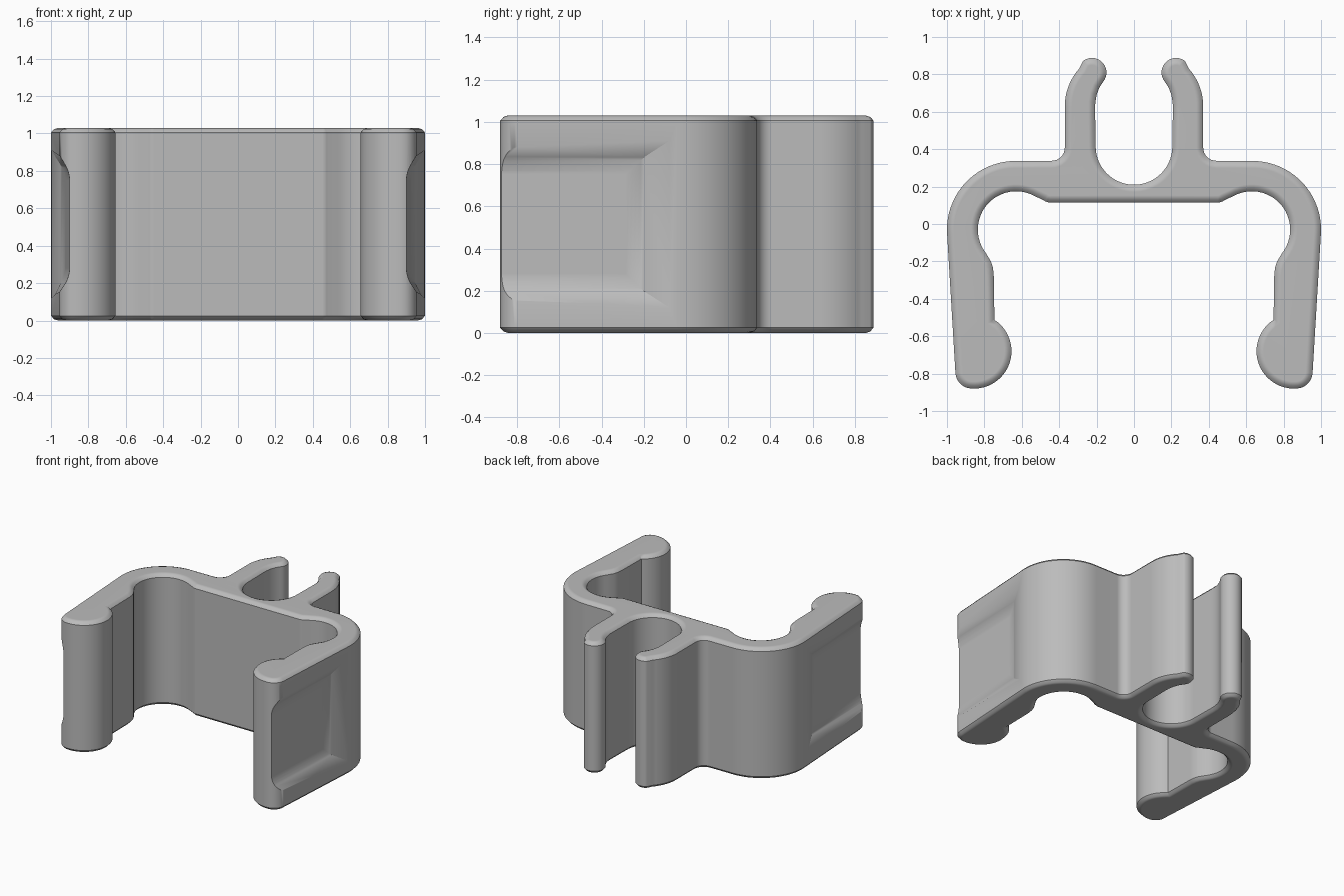
import bpy, bmesh
from math import radians, cos, sin
from mathutils import Vector

HEIGHT = 1.03
cube = bpy.data.objects.get("Cube")
if cube:
    bpy.data.objects.remove(cube)

grey = bpy.data.materials.new("plain_grey")
grey.use_nodes = True
grey.diffuse_color = (0.5, 0.5, 0.5, 1)
grey.node_tree.nodes["Principled BSDF"].inputs["Base Color"].default_value = (0.5, 0.5, 0.5, 1)


def arc(cx, cy, r, start, end, steps=14):
    """Points along a circular arc, angles in degrees."""
    angles = [radians(start + (end - start) * i / steps) for i in range(steps + 1)]
    return [Vector((cx + r * cos(a), cy + r * sin(a))) for a in angles]


def points(*pairs):
    return [Vector(p) for p in pairs]


def make_object(name, bm):
    bmesh.ops.recalc_face_normals(bm, faces=bm.faces)
    mesh = bpy.data.meshes.new(name)
    bm.to_mesh(mesh)
    bm.free()
    mesh.materials.append(grey)
    ob = bpy.data.objects.new(name, mesh)
    bpy.context.collection.objects.link(ob)
    return ob


# Half outline, from the middle of the front web round to the cradle
half = (
    points((0, .115))
    + arc(.45, .165, .05, -90, -50, 4)                # web end
    + arc(.63, -.03, .205, 120, -38, 24)              # inside of shoulder
    + points((.765, -.2), (.754, -.235), (.75, -.27)) # inside of arm
    + arc(.855, -.68, .2, 123, 275, 24)               # bulb at arm tip
    + arc(.865, -.79, .09, -75, -5, 8)                # outer tip corner
    + arc(.633, -.03, .367, -2, 90, 24)               # outside of shoulder
    + arc(.44, .408, .07, -90, -180, 8)               # prong root
    + arc(.07, .63, .3, 0, 42, 10)                    # prong back
    + arc(.225, .81, .078, 52, 222, 14)               # prong tip
    + points((.185, .73), (.2, .69), (.207, .65), (.208, .61))
    + arc(0, .415, .205, 0, -90, 18)                  # cradle
)
outline = half + [Vector((-p.x, p.y)) for p in reversed(half[1:-1])]


def inset(loop, d):
    """Move a counter-clockwise loop inwards by d."""
    out = []
    for i, p in enumerate(loop):
        a = (p - loop[i - 1]).normalized()
        b = (loop[(i + 1) % len(loop)] - p).normalized()
        n = Vector((-a.y - b.y, a.x + b.x)).normalized()
        out.append(p + n * d / max(.7, n.dot(Vector((-a.y, a.x)))))
    return out


# Clip body: stacked loops with softened top and bottom rims
bm = bmesh.new()
rim = [(.038, 0), (.016, .007), (0, .025)]
levels = rim + [(d, HEIGHT - z) for d, z in reversed(rim)]
rings = [[bm.verts.new((p.x, p.y, z)) for p in inset(outline, d)] for d, z in levels]
for low, high in zip(rings, rings[1:]):
    for i in range(len(low)):
        j = (i + 1) % len(low)
        bm.faces.new((low[i], low[j], high[j], high[i]))
bm.faces.new(rings[0][::-1])
bm.faces.new(rings[-1])
clip = make_object("clip_body", bm)


# Tapered recess cutters for the outer face of each arm
def recess_cutter(name, side):
    bm = bmesh.new()

    def quad(front, back, half_height):
        corners = [(front, -1), (front, 1), (back, 1), (back, -1)]
        return [bm.verts.new((side * p[0], p[1], HEIGHT / 2 + s * half_height)) for p, s in corners]

    floor = quad((.895, -1), (.925, -.24), .28)
    mouth = quad((1.04, -1), (1.07, .1), .51)
    bm.faces.new(floor)
    bm.faces.new(mouth)
    for i in range(4):
        j = (i + 1) % 4
        bm.faces.new((floor[i], floor[j], mouth[j], mouth[i]))
    bmesh.ops.recalc_face_normals(bm, faces=bm.faces)
    # Soften the floor edges, leaving the open front end square
    edges = [e for e in bm.edges if all(v in floor for v in e.verts)
             and any(v.co.y > -.9 for v in e.verts)]
    bmesh.ops.bevel(bm, geom=edges, offset=.045, segments=5, profile=.5, affect='EDGES')
    ob = make_object(name, bm)
    ob.hide_render = True
    ob.hide_viewport = True
    return ob


for name, side in (("left", 1), ("right", -1)):
    cut = clip.modifiers.new(name + "_recess", 'BOOLEAN')
    cut.operation = 'DIFFERENCE'
    cut.solver = 'EXACT'
    cut.object = recess_cutter(name + "_recess_cutter", side)

# Apply the cuts and shade smoothly
bpy.ops.object.select_all(action='DESELECT')
clip.select_set(True)
bpy.context.view_layer.objects.active = clip
for mod in list(clip.modifiers):
    bpy.ops.object.modifier_apply(modifier=mod.name)
for ob in list(bpy.data.objects):
    if ob.name.endswith("_recess_cutter"):
        bpy.data.objects.remove(ob)
bpy.ops.object.shade_smooth_by_angle(angle=radians(35))
weighted = clip.modifiers.new("even_shading", 'WEIGHTED_NORMAL')
weighted.keep_sharp = True
